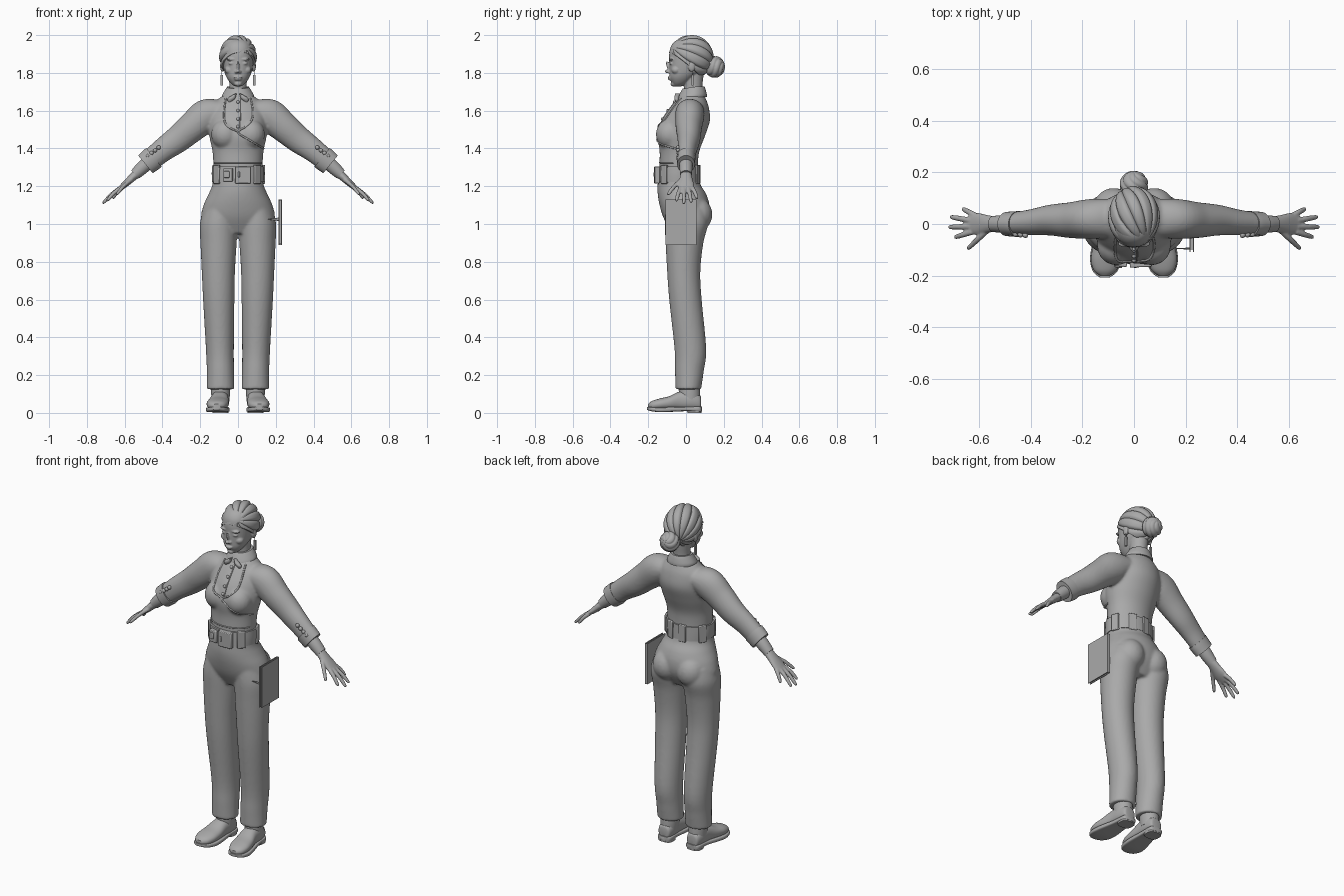
import bpy, bmesh, math
from mathutils import Vector, Matrix
from mathutils.bvhtree import BVHTree

if "Cube" in bpy.data.objects:
    bpy.data.objects.remove(bpy.data.objects["Cube"])

grey = bpy.data.materials.new("plain grey")
grey.use_nodes = True
grey.diffuse_color = (0.4, 0.4, 0.4, 1)
grey.node_tree.nodes["Principled BSDF"].inputs["Base Color"].default_value = (0.4, 0.4, 0.4, 1)
X, Y, Z = Vector((1, 0, 0)), Vector((0, 1, 0)), Vector((0, 0, 1))


def refine(rows, steps=5):
    """Catmull-Rom smoothing of section rows."""
    out, last = [], len(rows) - 1
    for i in range(last):
        quad = [rows[max(0, min(last, i + k))] for k in (-1, 0, 1, 2)]
        for s in range(steps):
            t = s / steps
            out.append([b + t / 2 * (c - a + t * (2*a - 5*b + 4*c - d + t * (3*(b - c) + d - a)))
                        for a, b, c, d in zip(*quad)])
    return out + [list(rows[-1])]


def loft(bm, rows, frame=None, n=28, power=2.0):
    """Closed loft through rows of (x, y, z, half width, half depth)."""
    rows = refine(rows)
    pts = [Vector(r[:3]) for r in rows]
    rings = []
    for i, r in enumerate(rows):
        if frame:
            u, v = frame
        else:
            t = (pts[min(i + 1, len(pts) - 1)] - pts[max(i - 1, 0)]).normalized()
            u = t.cross(Y).normalized()
            v = u.cross(t)
        ring = []
        for k in range(n):
            c, s = math.cos(math.tau * k / n), math.sin(math.tau * k / n)
            ring.append(bm.verts.new(pts[i] + u * r[3] * math.copysign(abs(c) ** (2 / power), c)
                                     + v * r[4] * math.copysign(abs(s) ** (2 / power), s)))
        rings.append(ring)
    for a, b in zip(rings, rings[1:]):
        for k in range(n):
            bm.faces.new((a[k], a[(k + 1) % n], b[(k + 1) % n], b[k]))
    bm.faces.new(rings[0][::-1])
    bm.faces.new(rings[-1])


def ball(bm, centre, radii, tilt=0):
    m = Matrix.Translation(centre) @ Matrix.Rotation(tilt, 4, 'X') @ Matrix.Diagonal((*radii, 1))
    bmesh.ops.create_uvsphere(bm, u_segments=20, v_segments=12, radius=1, matrix=m)


def box(bm, centre, size, turn=0):
    m = Matrix.Translation(centre) @ Matrix.Rotation(turn, 4, 'Z') @ Matrix.Diagonal((*size, 1))
    bmesh.ops.create_cube(bm, size=1, matrix=m)


def finish(name, bm, mirror=False, voxel=0, smooth=0, bevel=0, angle=40):
    bmesh.ops.recalc_face_normals(bm, faces=bm.faces)
    mesh = bpy.data.meshes.new(name)
    bm.to_mesh(mesh)
    bm.free()
    mesh.materials.append(grey)
    ob = bpy.data.objects.new(name, mesh)
    bpy.context.collection.objects.link(ob)
    if mirror:
        ob.modifiers.new("mirror", 'MIRROR').use_mirror_merge = False
    if bevel:
        mod = ob.modifiers.new("bevel", 'BEVEL')
        mod.width, mod.segments = bevel, 2
    if voxel:
        mod = ob.modifiers.new("blend", 'REMESH')
        mod.mode, mod.voxel_size, mod.use_smooth_shade = 'VOXEL', voxel, True
        mod = ob.modifiers.new("relax", 'SMOOTH')
        mod.factor, mod.iterations = 0.5, smooth
    else:
        bpy.ops.object.select_all(action='DESELECT')
        ob.select_set(True)
        bpy.context.view_layer.objects.active = ob
        bpy.ops.object.shade_smooth_by_angle(angle=math.radians(angle))
    return ob


# Trousers: hips, seat and legs blended together
bm = bmesh.new()
loft(bm, [(0, 0, .95, .16, .075), (0, 0, 1.03, .195, .118), (0, -.008, 1.1, .182, .132),
          (0, -.022, 1.16, .155, .128), (0, -.037, 1.21, .135, .113), (0, -.04, 1.27, .13, .105)], (X, Y), 48)
loft(bm, [(.092, .012, .125, .073, .068), (.093, .018, .22, .072, .076), (.096, .023, .34, .074, .084),
          (.102, -.003, .6, .083, .086), (.104, -.012, .75, .088, .088), (.103, -.008, .9, .096, .1),
          (.102, .002, 1, .1, .115), (.092, 0, 1.08, .088, .11)], (X, Y), 36)
ball(bm, (.078, .058, 1.05), (.082, .082, .09))
finish("trousers", bm, True, .008, 5)

# Jacket: torso, bust and sleeves
bm = bmesh.new()
loft(bm, [(0, -.04, 1.25, .128, .104), (0, -.038, 1.33, .131, .102), (0, -.034, 1.39, .136, .106),
          (0, -.024, 1.47, .152, .126), (0, 0, 1.55, .152, .127), (0, .02, 1.62, .138, .1),
          (0, .03, 1.665, .1, .074), (0, .033, 1.69, .062, .06)], (X, Y), 48)
ball(bm, (.068, -.085, 1.475), (.075, .075, .08))
loft(bm, [(.09, .022, 1.6, .06, .075), (.165, .02, 1.575, .088, .077), (.24, .015, 1.515, .08, .07),
          (.32, .015, 1.448, .072, .06), (.4, .006, 1.39, .063, .05), (.485, 0, 1.32, .056, .043)])
jacket = finish("jacket", bm, True, .008, 5)

# Surface lookup for trim lying on the jacket front
surface = BVHTree.FromObject(jacket, bpy.context.evaluated_depsgraph_get())


def on_front(x, z):
    hit = surface.ray_cast(Vector((x, -1, z)), Y)[0]
    return hit if hit else Vector((x, -.05, z))


def edging(name, path, radius):
    curve = bpy.data.curves.new(name, 'CURVE')
    curve.dimensions, curve.bevel_depth, curve.bevel_resolution = '3D', radius, 2
    rows = refine(path, 8)
    line = curve.splines.new('POLY')
    line.points.add(len(rows) - 1)
    for p, (x, z) in zip(line.points, rows):
        p.co = (*on_front(x, z), 1)
    curve.materials.append(grey)
    bpy.context.collection.objects.link(bpy.data.objects.new(name, curve))


edging("lapel_right", [(-.065, 1.665), (-.073, 1.6), (-.07, 1.54), (-.045, 1.51), (0, 1.49)], .005)
edging("lapel_left_wrap", [(.068, 1.665), (.078, 1.6), (.072, 1.55), (.04, 1.515), (0, 1.485),
                           (.06, 1.445), (.135, 1.4)], .005)
edging("shirt_placket", [(.013, 1.665), (.013, 1.6), (.01, 1.5)], .003)
edging("jacket_hem", [(-.125, 1.325), (0, 1.325), (.125, 1.325)], .004)
bm = bmesh.new()
for z in (1.645, 1.6, 1.555, 1.515):
    ball(bm, on_front(0, z), (.009, .009, .009))
finish("shirt_buttons", bm)

# Cuffs: inner shirt cuff, button tab and buttons
bm = bmesh.new()
loft(bm, [(.47, 0, 1.332, .036, .036), (.51, 0, 1.295, .035, .034), (.545, 0, 1.262, .029, .031)])
finish("shirt_cuff", bm, True)
bm = bmesh.new()
for i in range(4):
    ball(bm, (.42 + .019 * i, -.043 + .002 * i, 1.405 - .015 * i), (.011, .011, .011))
finish("cuff_buttons", bm, True)
bm = bmesh.new()
loft(bm, [(.445, 0, 1.353, .064, .05), (.462, 0, 1.339, .064, .049), (.49, 0, 1.316, .061, .047)])
finish("cuff_band", bm, True)

# Hands
bm = bmesh.new()
loft(bm, [(.53, 0, 1.272, .024, .028), (.57, 0, 1.236, .02, .035), (.605, 0, 1.204, .016, .043),
          (.638, 0, 1.178, .01, .037)])
for root, tip in (((.625, -.03, 1.188), (.695, -.052, 1.122)), ((.63, -.01, 1.186), (.718, -.012, 1.108)),
                  ((.625, .012, 1.188), (.712, .028, 1.114)), ((.612, .031, 1.194), (.664, .06, 1.135)),
                  ((.565, -.022, 1.235), (.645, -.098, 1.155))):
    a, b = Vector(root), Vector(tip)
    loft(bm, [(*a, .012, .012), (*(a.lerp(b, .5) + Z * .006), .0105, .011), (*a.lerp(b, .9), .008, .009),
              (*b, .003, .003)], None, 12)
finish("hands", bm, True, .0045, 2)

# Belt, buckle and loops
bm = bmesh.new()
loft(bm, [(0, -.041, 1.222, .137, .115), (0, -.041, 1.262, .139, .113), (0, -.041, 1.305, .138, .111)], (X, Y), 48)
finish("belt", bm)
bm = bmesh.new()
box(bm, (.026, -.154, 1.26), (.085, .026, .09), .04)
box(bm, (-.052, -.15, 1.26), (.05, .028, .07), -.12)
box(bm, (-.06, -.163, 1.262), (.03, .012, .035), -.12)
box(bm, (.005, -.166, 1.262), (.012, .01, .03))
for deg in (20, 65, 100, 150, 215, 318):
    a = math.radians(deg)
    box(bm, (.137 * math.cos(a), -.041 + .111 * math.sin(a), 1.263), (.014, .045, .1), math.atan2(math.sin(a) * 1.2, math.cos(a)))
finish("buckle_and_loops", bm, bevel=.004)

# Shoes: upper, sole, heel and ankle
bm = bmesh.new()
loft(bm, [(.093, .08, .05, .02, .025), (.093, .072, .055, .036, .04), (.094, .03, .065, .046, .052),
          (.097, -.03, .064, .048, .05), (.104, -.09, .052, .056, .036), (.109, -.14, .046, .057, .03),
          (.112, -.18, .04, .043, .023), (.113, -.2, .036, .018, .012)], (X, Z), 28, 2.3)
finish("shoe_uppers", bm, True)
bm = bmesh.new()
loft(bm, [(.093, .084, .02, .02, .013), (.093, .07, .02, .042, .014), (.096, 0, .021, .046, .012),
          (.104, -.09, .018, .06, .013), (.109, -.14, .017, .061, .013), (.112, -.185, .02, .046, .011),
          (.113, -.207, .024, .018, .008)], (X, Z), 28, 5)
loft(bm, [(.093, .045, 0, .042, .038), (.093, .045, .02, .043, .039)], (X, Y), 28, 3)
finish("shoe_soles", bm, True)
bm = bmesh.new()
loft(bm, [(.093, .02, .06, .047, .055), (.092, .018, .11, .05, .056), (.092, .015, .16, .05, .055)], (X, Y))
finish("ankles", bm, True)

# Head with neck and face
bm = bmesh.new()
loft(bm, [(0, .04, 1.64, .055, .05), (0, .038, 1.72, .046, .048), (0, .04, 1.8, .05, .055)], (X, Y))
loft(bm, [(0, -.042, 1.729, .018, .02), (0, -.032, 1.747, .04, .042), (0, -.02, 1.775, .06, .066),
          (0, 0, 1.81, .073, .088), (0, .013, 1.86, .081, .102), (0, .015, 1.9, .082, .104),
          (0, .015, 1.94, .076, .095), (0, .015, 1.97, .055, .07), (0, .015, 1.985, .02, .03)], (X, Y), 40, 2.2)
ball(bm, (0, -.098, 1.808), (.011, .014, .01))
ball(bm, (0, -.092, 1.832), (.008, .01, .032), .35)
ball(bm, (.01, -.09, 1.805), (.008, .01, .008))
ball(bm, (.0, -.086, 1.776), (.024, .012, .006))
ball(bm, (.0, -.083, 1.766), (.02, .013, .006))
ball(bm, (0, -.066, 1.742), (.02, .016, .014))
ball(bm, (.034, -.076, 1.85), (.016, .012, .008))
ball(bm, (.036, -.077, 1.872), (.026, .014, .007))
ball(bm, (.045, -.052, 1.815), (.026, .025, .022))
ball(bm, (.083, .03, 1.835), (.012, .02, .03))
finish("head", bm, True, .004, 3)

# Hair: lobed cap swept from the parting to the bun
def lobed(bm, centre, radii, pole, lobes, depth, twist=0):
    bmesh.ops.create_uvsphere(bm, u_segments=lobes * 10, v_segments=28, radius=1)
    turn = Z.rotation_difference(Vector(pole)).to_matrix()
    for v in bm.verts:
        phi = math.atan2(v.co.y, v.co.x) + twist * v.co.z
        swell = 1 - depth * (1 - abs(math.sin(phi * lobes / 2))) ** 2 * math.hypot(v.co.x, v.co.y)
        d = turn @ v.co * swell
        v.co = Vector(centre) + Vector([a * b for a, b in zip(d, radii)])


bm = bmesh.new()
lobed(bm, (0, .027, 1.884), (.1, .119, .117), (.45, -.85, .45), 12, .1)
cut = bmesh.ops.bisect_plane(bm, geom=bm.verts[:] + bm.edges[:] + bm.faces[:],
                             plane_co=(0, -.085, 1.905), plane_no=(-.12, .62, .78), clear_inner=True)
rim = [e for e in cut["geom_cut"] if isinstance(e, bmesh.types.BMEdge)]
bmesh.ops.holes_fill(bm, edges=rim, sides=0)
finish("hair", bm, angle=50)
bm = bmesh.new()
lobed(bm, (0, .152, 1.832), (.056, .054, .058), (0, .9, .3), 6, .14, 1.5)
finish("hair_bun", bm, angle=60)

# Collar with two front points
bm = bmesh.new()
loft(bm, [(0, .032, 1.66, .085, .078), (0, .034, 1.675, .083, .076), (0, .038, 1.7, .068, .066),
          (0, .04, 1.715, .058, .058)], (X, Y), 40)
for v in bm.verts:
    v.co.z -= max(0, .05 - v.co.y) * .16 - .012
finish("shirt_collar", bm)
bm = bmesh.new()
loft(bm, [(.012, -.045, 1.69, .004, .012), (.035, -.05, 1.665, .02, .012), (.045, -.046, 1.645, .006, .008)], (X, Y), 16)
finish("collar_points", bm, True)

# Earrings
bm = bmesh.new()
box(bm, (.086, .035, 1.762), (.012, .012, .056))
box(bm, (.086, .035, 1.803), (.003, .003, .04))
finish("earrings", bm, True)

# Hanging book with a clip reaching the hip
bm = bmesh.new()
for x in (.217, .23):
    box(bm, (x, -.027, 1.01), (.004, .163, .24))
box(bm, (.2235, -.024, 1.01), (.011, .15, .228))
box(bm, (.2235, .053, 1.01), (.017, .004, .24))
loft(bm, [(.16, -.095, 1.025, .001, .001), (.215, -.095, 1.025, .009, .004)], None, 8)
finish("hanging_book", bm, angle=30)
